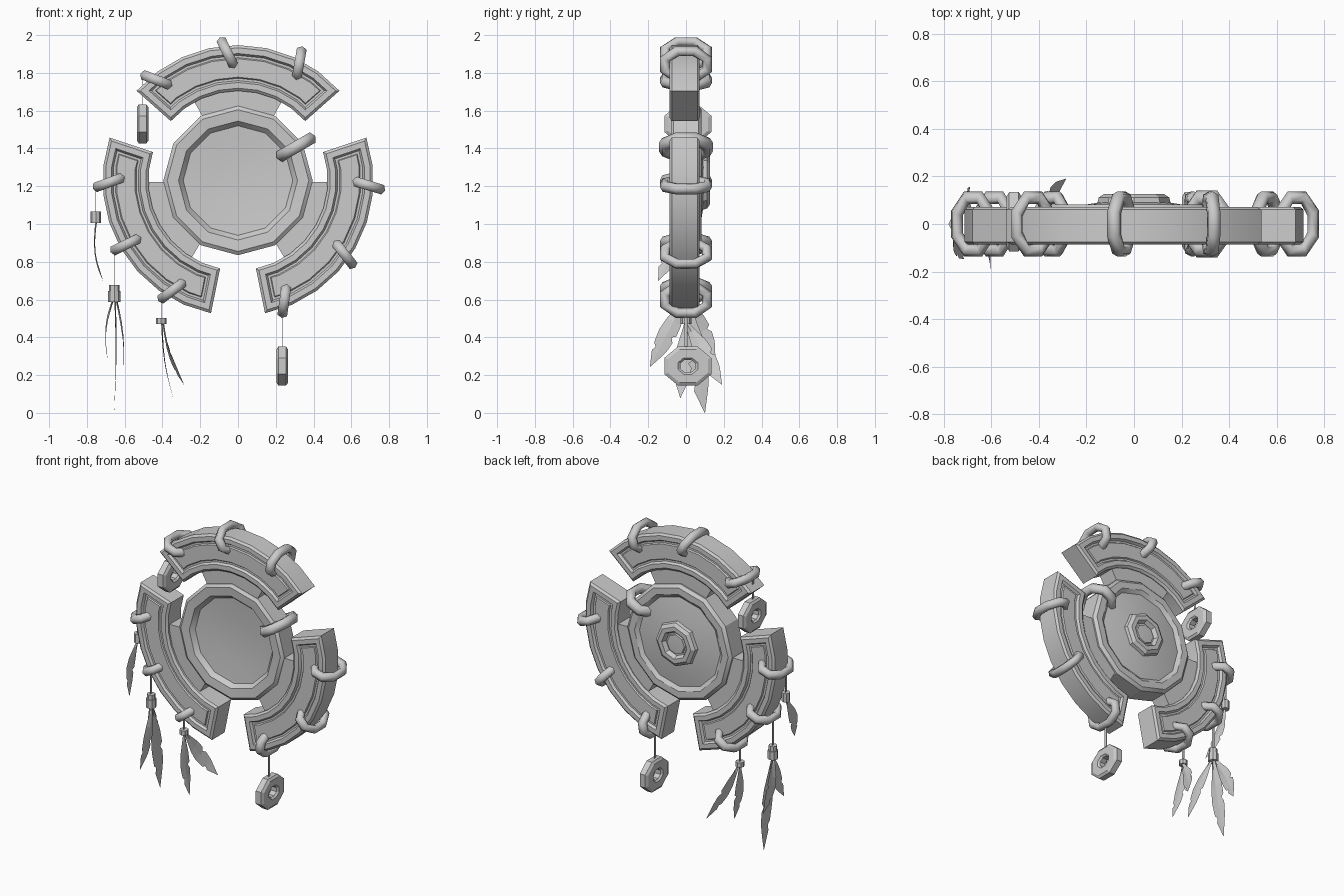
import bpy, bmesh
from math import sin, cos, pi, radians
from mathutils import Vector

if "Cube" in bpy.data.objects:
    bpy.data.objects.remove(bpy.data.objects["Cube"])

C = Vector((0, 0, 1.23))  # centre of the wheel


def finish(name, bm, smooth=25):
    bmesh.ops.remove_doubles(bm, verts=bm.verts, dist=1e-5)
    bmesh.ops.recalc_face_normals(bm, faces=bm.faces)
    me = bpy.data.meshes.new(name)
    bm.to_mesh(me)
    bm.free()
    ob = bpy.data.objects.new(name, me)
    bpy.context.collection.objects.link(ob)
    if smooth:
        bpy.ops.object.select_all(action='DESELECT')
        bpy.context.view_layer.objects.active = ob
        ob.select_set(True)
        bpy.ops.object.shade_smooth_by_angle(angle=radians(smooth))
    return ob


def grid(rows, close_u=True, close_v=True, caps=False):
    """Skin a grid of points; u runs over rows, v along each row."""
    bm = bmesh.new()
    vs = [[bm.verts.new(p) for p in r] for r in rows]
    nu, nv = len(rows), len(rows[0])
    for i in range(nu if close_u else nu - 1):
        for j in range(nv if close_v else nv - 1):
            a, b = vs[i], vs[(i + 1) % nu]
            k = (j + 1) % nv
            bm.faces.new((a[j], a[k], b[k], b[j]))
    if caps:
        bm.faces.new(vs[0])
        bm.faces.new(vs[-1])
    return bm


def arc_block(r0, r1, mid, half, n, y0, y1):
    rows = []
    for i in range(n + 1):
        a = radians(mid - half + 2 * half * i / n)
        d = Vector((cos(a), 0, sin(a)))
        rows.append([C + d * r + Vector((0, y, 0))
                     for r, y in ((r0, y0), (r1, y0), (r1, y1), (r0, y1))])
    bm = grid(rows, close_u=False, caps=True)
    bmesh.ops.recalc_face_normals(bm, faces=bm.faces)
    return bm


def lathe_y(name, profile, n):
    rows = [[C + Vector((r * cos(2 * pi * i / n), y, r * sin(2 * pi * i / n)))
             for r, y in profile] for i in range(n)]
    return finish(name, grid(rows, close_v=False))


# three rim segments with bevelled frames and sunken panels, plus tabs to the hub
for k, side in enumerate(("top", "left", "right")):
    mid = 90 + 120 * k
    bm = arc_block(0.475, 0.717, mid, 48.5, 8, -0.075, 0.06)
    for s in (-1, 1):
        for width, depth in ((0.014, 0.012), (0.03, 0), (0.01, -0.016), (0.012, 0)):
            if width == 0.014:
                faces = [f for f in bm.faces if f.normal.y * s > 0.9]
            bmesh.ops.inset_region(bm, faces=faces, thickness=width, depth=depth,
                                   use_even_offset=True)
        bmesh.ops.inset_region(bm, faces=faces, thickness=0.006, depth=0.008)
        bm.normal_update()
    finish("rim_segment_" + side, bm)
    finish("hub_tab_" + side, arc_block(0.33, 0.485, mid, 29, 4, -0.062, 0.055))

# twelve-sided hub: dished front, conical back
lathe_y("hub", [(0, -0.03), (0.15, -0.033), (0.29, -0.045), (0.315, -0.075), (0.375, -0.08),
                (0.395, -0.065), (0.395, 0.065), (0.375, 0.083), (0.33, 0.083),
                (0.305, 0.065), (0.14, 0.092), (0, 0.092)], 12)
lathe_y("back_boss", [(0.155, 0.085), (0.148, 0.112), (0.125, 0.127), (0.095, 0.127),
                      (0.08, 0.1), (0, 0.1)], 8)
lathe_y("back_button", [(0.072, 0.09), (0.066, 0.112), (0, 0.116)], 8)


# oval binding rings: centre x, z, tilt in the front plane, size
def binding_ring(x, z, tilt, size=1.0):
    d = Vector((cos(radians(tilt)), 0, sin(radians(tilt))))
    up = Vector((0, 1, 0))
    side = d.cross(up)
    rows = []
    for i in range(8):
        a = (i + 0.5) * pi / 4
        c = d * cos(a) * 0.078 * size + up * sin(a) * 0.12
        out = (d * cos(a) + up * sin(a)) * size
        rows.append([Vector((x, 0, z)) + c + out * 0.028 * cos(b) + side * 0.03 * size * sin(b)
                     for b in (j * pi / 3 for j in range(6))])
    finish("binding_ring", grid(rows), 65)


for x, z, t in ((-0.425, 1.76, -21), (-0.053, 1.9, 116), (0.323, 1.844, 80),
                (0.685, 1.206, -17), (0.56, 0.845, -52), (0.246, 0.6, 82),
                (-0.344, 0.65, 37), (-0.587, 0.894, 26), (-0.677, 1.222, 20)):
    binding_ring(x, z, t)
binding_ring(0.307, 1.407, 30, 1.2)


def cord(x, z0, z1):
    bpy.ops.mesh.primitive_cube_add(size=1, location=(x, 0, (z0 + z1) / 2))
    ob = bpy.context.object
    ob.name = "cord"
    ob.scale = (0.003, 0.018, z1 - z0)


def bead(x, z0, z1, r):
    bpy.ops.mesh.primitive_cylinder_add(vertices=8, radius=r, depth=z1 - z0,
                                        location=(x, 0, (z0 + z1) / 2))
    bpy.context.object.name = "bead"


# hanging washers facing sideways
def washer(x, z):
    rows = []
    for i in range(8):
        a = (i + 0.5) * pi / 4
        rows.append([Vector((x + w, 0.01 + 0.135 * r * cos(a), z + 0.112 * r * sin(a)))
                     for r, w in ((0.32, -0.02), (0.42, -0.031), (0.85, -0.031), (1, -0.02),
                                  (1, 0.02), (0.85, 0.031), (0.42, 0.031), (0.32, 0.02))])
    finish("hanging_washer", grid(rows), 0)


washer(-0.505, 1.53)
cord(-0.505, 1.6, 1.8)
washer(0.234, 0.248)
cord(0.234, 0.32, 0.56)


# notched feathers with a raised rib, bowing outward on the way to the tip
def feather(base, tip, bow, width=0.05):
    base, tip = Vector(base), Vector(tip)
    d = tip - base
    across = d.cross(Vector((1, 0, 0))).normalized() * width
    rows = []
    for t, l, r in ((0, .15, .15), (.15, .45, .4), (.35, .9, .8), (.5, 1, .95), (.54, .6, .95),
                    (.6, .95, .9), (.7, .85, .8), (.74, .8, .45), (.8, .65, .65), (1, .02, .02)):
        p = base + d * t + Vector((bow * sin(pi * t), 0, 0))
        rows.append([p - across * l, p + Vector((0.008 * (1 - t), 0, 0)), p + across * r])
    finish("feather", grid(rows, close_u=False, close_v=False), 0)


# upper single feather
cord(-0.753, 1.05, 1.21)
bead(-0.753, 1.005, 1.065, 0.027)
feather((-0.753, 0, 1.02), (-0.715, -0.147, 0.70), -0.025, 0.045)

# middle cluster of three
cord(-0.655, 0.66, 0.88)
bead(-0.655, 0.645, 0.678, 0.027)
bead(-0.655, 0.588, 0.645, 0.033)
feather((-0.655, 0, 0.61), (-0.656, 0.10, 0.0), 0.008, 0.058)
feather((-0.65, 0, 0.61), (-0.605, -0.19, 0.245), 0.015)
feather((-0.66, 0, 0.61), (-0.69, 0.155, 0.28), -0.025)

# lower pair
cord(-0.407, 0.49, 0.63)
bead(-0.407, 0.47, 0.502, 0.028)
feather((-0.407, 0, 0.48), (-0.344, -0.03, 0.08), -0.015)
feather((-0.4, 0, 0.48), (-0.286, 0.19, 0.15), -0.02)
